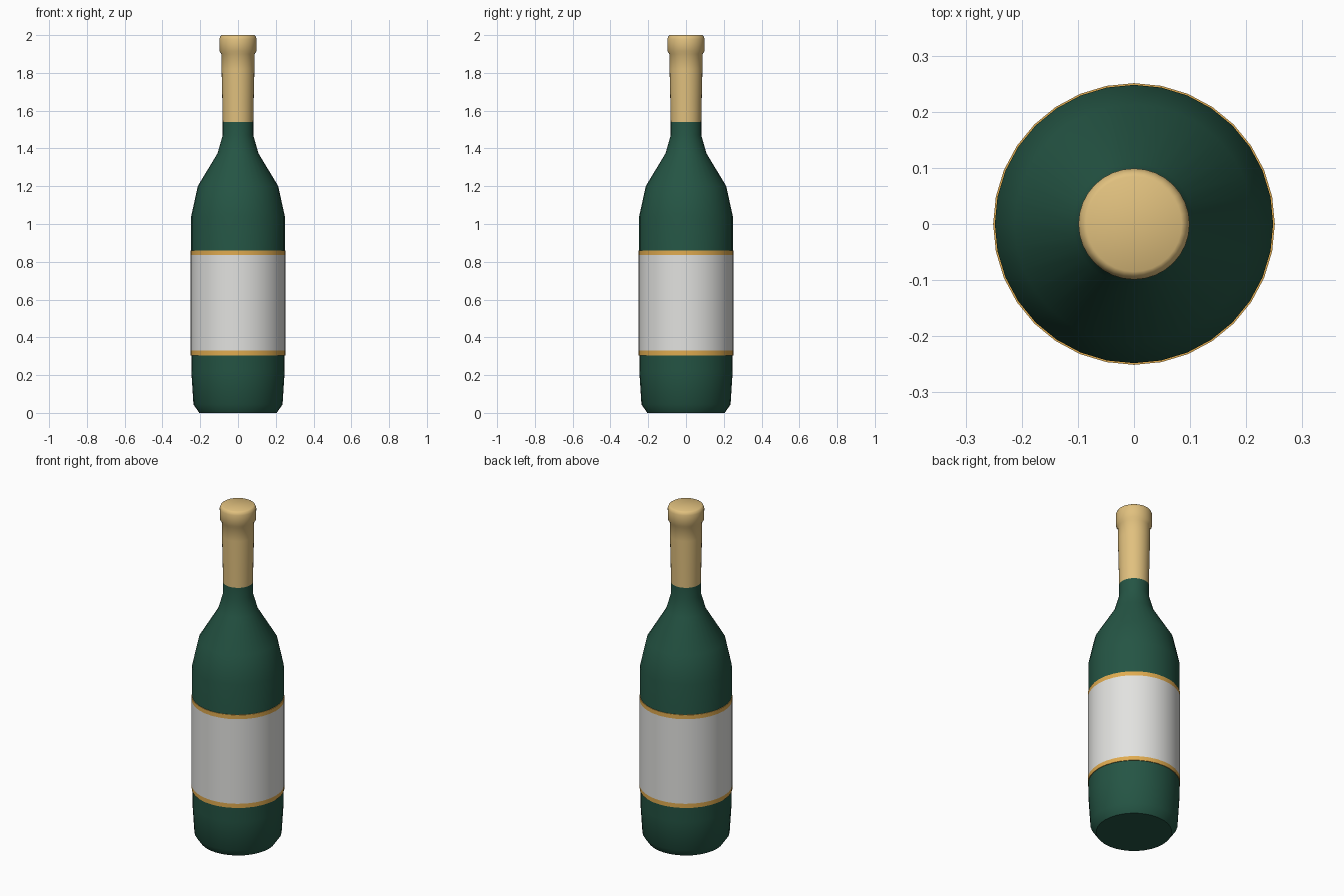
import bpy, bmesh
from math import cos, sin, tau, radians

SIDES = 32

default = bpy.data.objects.get("Cube")
if default:
    bpy.data.objects.remove(default)


def material(name, rgb):
    m = bpy.data.materials.new(name)
    m.use_nodes = True
    colour = (*rgb, 1)
    m.diffuse_color = colour
    bsdf = m.node_tree.nodes["Principled BSDF"]
    bsdf.inputs["Base Color"].default_value = colour
    bsdf.inputs["Roughness"].default_value = 0.5
    return m


glass = material("green glass", (0.018, 0.09, 0.058))
foil = material("pale gold foil", (0.75, 0.53, 0.21))
paper = material("white paper", (0.76, 0.76, 0.74))
trim = material("gold trim", (0.75, 0.41, 0.08))


def lathe(name, profile, mat, angle=50, cap_bottom=False, cap_top=False):
    """Spin (radius, height) points around z."""
    bm = bmesh.new()
    rings = [[bm.verts.new((r * cos(tau * i / SIDES), r * sin(tau * i / SIDES), z))
              for i in range(SIDES)] for r, z in profile]
    for low, high in zip(rings, rings[1:]):
        for i in range(SIDES):
            j = (i + 1) % SIDES
            bm.faces.new((low[i], low[j], high[j], high[i]))
    if cap_bottom:
        bm.faces.new(rings[0][::-1])
    if cap_top:
        bm.faces.new(rings[-1])
    mesh = bpy.data.meshes.new(name)
    bm.to_mesh(mesh)
    bm.free()
    mesh.materials.append(mat)
    obj = bpy.data.objects.new(name, mesh)
    bpy.context.collection.objects.link(obj)
    bpy.ops.object.select_all(action='DESELECT')
    obj.select_set(True)
    bpy.context.view_layer.objects.active = obj
    bpy.ops.object.shade_smooth_by_angle(angle=radians(angle))
    return obj


# Glass body from base to neck
lathe("bottle_body", [(0.205, 0), (0.236, 0.045), (0.247, 0.22), (0.248, 0.6),
                      (0.248, 1.04), (0.213, 1.2), (0.108, 1.375),
                      (0.081, 1.47), (0.081, 1.56)], glass, cap_bottom=True)

# Foil wrap with the thicker lip at the mouth
lathe("neck_foil", [(0.081, 1.54), (0.083, 1.65), (0.087, 1.82), (0.088, 1.9),
                    (0.098, 1.915), (0.099, 1.98), (0.093, 1.995), (0.085, 2.0)],
      foil, angle=80, cap_top=True)


# Label sleeve and its two gold borders, closed back onto the glass
def sleeve(name, bottom, top, mat):
    lathe(name, [(0.246, bottom), (0.251, bottom), (0.251, top), (0.246, top)], mat)


sleeve("label", 0.33, 0.835, paper)
for name, bottom in (("lower_border", 0.305), ("upper_border", 0.835)):
    sleeve(name, bottom, bottom + 0.025, trim)
